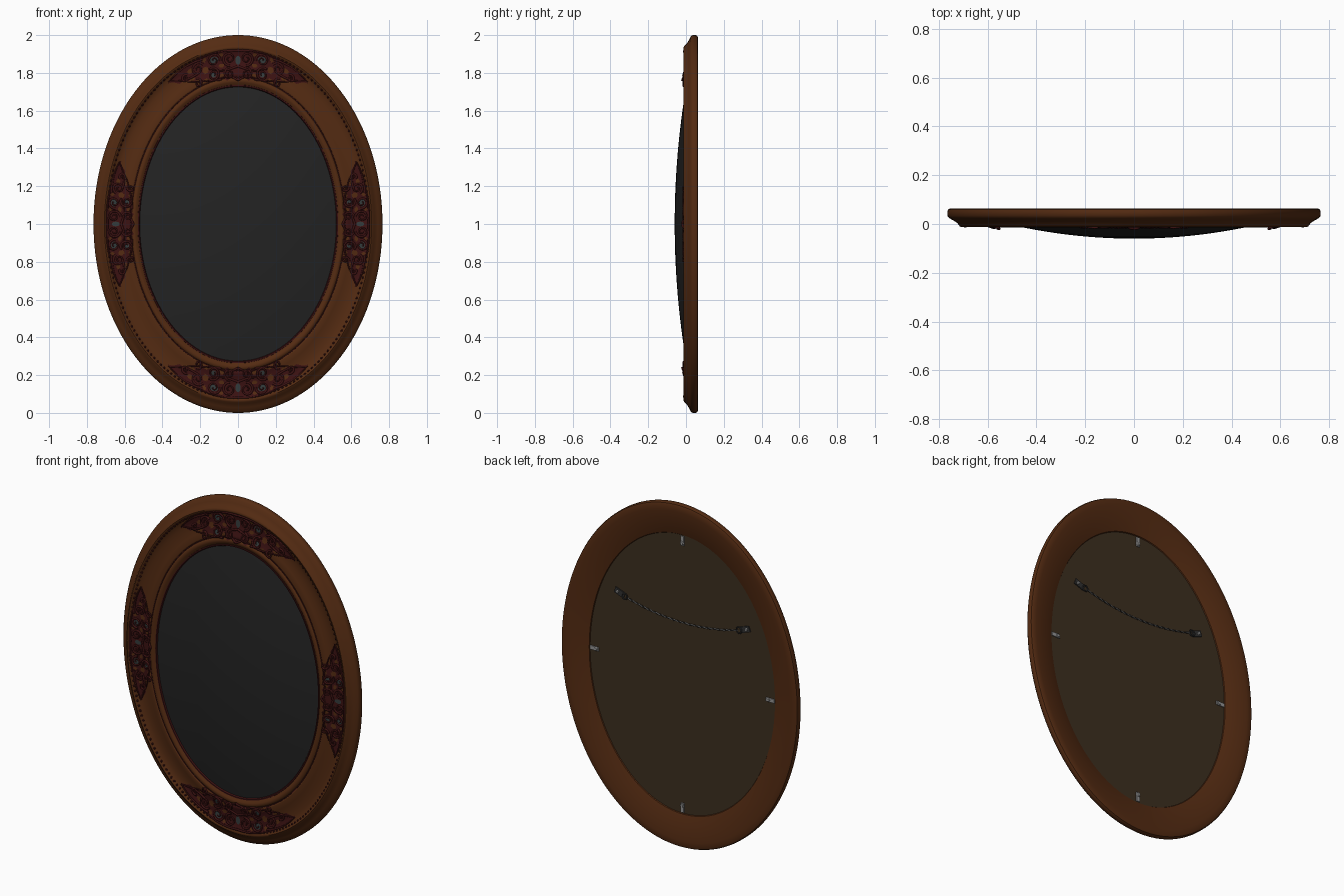
import bpy, bmesh, math
from mathutils import Vector, Matrix

if "Cube" in bpy.data.objects:
    bpy.data.objects.remove(bpy.data.objects["Cube"])

def material(name, rgb):
    m = bpy.data.materials.new(name)
    m.diffuse_color = (*rgb, 1)
    m.use_nodes = True
    m.node_tree.nodes["Principled BSDF"].inputs["Base Color"].default_value = m.diffuse_color
    return m

WOOD = material("brown wood", (0.088, 0.024, 0.006))
RED = material("dark red carving", (0.045, 0.006, 0.006))
SLATE = material("slate inlay", (0.035, 0.045, 0.045))
GLASS = material("dark glass", (0.017, 0.017, 0.017))
BACK = material("backing board", (0.045, 0.028, 0.014))
STEEL = material("light steel", (0.3, 0.3, 0.3))
IRON = material("dark iron", (0.03, 0.03, 0.03))

def pt(phi, t, y):
    """Point on the oval: t = 0 outer edge, t = 1 glass edge, phi from the top."""
    return Vector(((0.765 - 0.245 * t) * math.sin(phi), y,
                   1 + (1 - 0.275 * t) * math.cos(phi)))

def finish(name, bm, mat, smooth=True, recalc=True):
    if recalc:
        bmesh.ops.recalc_face_normals(bm, faces=bm.faces[:])
    me = bpy.data.meshes.new(name)
    bm.to_mesh(me)
    bm.free()
    me.materials.append(mat)
    ob = bpy.data.objects.new(name, me)
    bpy.context.collection.objects.link(ob)
    if smooth:
        bpy.context.view_layer.objects.active = ob
        ob.select_set(True)
        bpy.ops.object.shade_smooth_by_angle(angle=math.radians(40))
        ob.select_set(False)
    return ob

def sweep(name, profile, mat, n=160):
    """Sweep a closed (t, y) profile around the oval."""
    bm = bmesh.new()
    rings = [[bm.verts.new(pt(2 * math.pi * i / n, t, y)) for t, y in profile] for i in range(n)]
    m = len(profile)
    for i in range(n):
        a, b = rings[i], rings[(i + 1) % n]
        for j in range(m):
            k = (j + 1) % m
            bm.faces.new((a[j], a[k], b[k], b[j]))
    return finish(name, bm, mat)

# Moulded frame: front profile, then the hollowed back
FRONT = [(0, 0.052), (0, 0.034), (0.03, 0.024), (0.10, 0.015), (0.17, 0.003), (0.205, -0.009),
         (0.235, -0.013), (0.265, -0.011), (0.285, -0.004), (0.32, 0.002), (0.42, 0.007),
         (0.54, 0.006), (0.66, 0.0), (0.77, -0.009), (0.795, -0.007), (0.81, -0.002),
         (0.83, -0.010), (0.87, -0.014), (0.91, -0.012), (0.95, -0.004), (1.0, 0.002)]
REAR = [(1.0, 0.027), (0.69, 0.027), (0.67, 0.036), (0.5, 0.050), (0.3, 0.059), (0.15, 0.064),
        (0.05, 0.064), (0.015, 0.06)]
sweep("frame", FRONT + REAR, WOOD)
sweep("glass_rim", [(0.955, 0.0), (0.96, -0.008), (0.985, -0.008), (1.005, 0.004)], RED)
sweep("groove_line", [(0.795, -0.003), (0.80, -0.0075), (0.818, -0.0075), (0.82, -0.001)], RED)

def surface_y(t):
    for (t0, y0), (t1, y1) in zip(FRONT[1:], FRONT[2:]):
        if t0 <= t <= t1:
            return y0 + (y1 - y0) * (t - t0) / (t1 - t0)
    return 0

# Domed glass and flat backing board
def disc(name, t_edge, y_of, mat, rings=14, n=160):
    bm = bmesh.new()
    mid = bm.verts.new((0, y_of(0), 1))
    prev = None
    for k in range(1, rings + 1):
        r = k / rings
        ring = []
        for i in range(n):
            p = pt(2 * math.pi * i / n, t_edge, 0)
            ring.append(bm.verts.new((p.x * r, y_of(r), 1 + (p.z - 1) * r)))
        for i in range(n):
            j = (i + 1) % n
            if prev:
                bm.faces.new((prev[i], ring[i], ring[j], prev[j]))
            else:
                bm.faces.new((mid, ring[i], ring[j]))
        prev = ring
    return finish(name, bm, mat)

disc("domed_glass", 1.0, lambda r: -0.06 + 0.06 * r * r, GLASS)
board = disc("backing_board", 0.67, lambda r: 0.031, BACK, rings=2)
board.data.flip_normals() if board.data.polygons[0].normal.y < 0 else None

# Row of beads along the outer ridge
bm = bmesh.new()
for i in range(200):
    p = pt(2 * math.pi * i / 200, 0.285, -0.005)
    bmesh.ops.create_icosphere(bm, subdivisions=1, radius=0.007, matrix=Matrix.Translation(p))
finish("bead_row", bm, RED)

# Carved ornaments, laid out in (s along the band, w across it, + is outward)
def on_band(side, s, w, h):
    across = 0.64 if side % 2 == 0 else 0.86
    t = min(max(0.56 - w / 0.26, 0.2), 0.93)
    return pt(side * math.pi / 2 + s / across, t, max(surface_y(t) - h, -0.019))

def spiral(cx, cw, r, start, turns, n=26):
    out = []
    for i in range(n + 1):
        f = i / n
        a = start + turns * 2 * math.pi * f
        rr = r * (1 - 0.85 * f)
        out.append((cx + rr * math.cos(a), cw + rr * math.sin(a)))
    return out

def wave(s0, s1, w0, w1, bulge, n=14):
    return [(s0 + (s1 - s0) * i / n,
             w0 + (w1 - w0) * i / n + bulge * math.sin(math.pi * i / n)) for i in range(n + 1)]

STROKES = [spiral(0.045, 0.03, 0.036, -1.6, 1.5), spiral(0.125, 0.035, 0.034, 3.4, -1.5),
           spiral(0.05, -0.045, 0.03, 1.6, -1.4), spiral(0.14, -0.035, 0.036, 1.2, 1.5),
           spiral(0.215, 0.02, 0.034, 2.8, -1.5), spiral(0.235, -0.045, 0.022, 1.5, 1.3),
           spiral(0.29, 0.01, 0.02, 2.5, -1.3),
           wave(0.0, 0.22, 0.068, 0.062, 0.006), wave(0.18, 0.37, 0.058, 0.048, 0.008),
           wave(0.0, 0.16, -0.01, 0.0, -0.02), wave(0.1, 0.29, -0.068, -0.01, -0.012),
           wave(0.22, 0.36, 0.0, 0.045, -0.02), wave(0.0, 0.11, -0.08, -0.062, 0.012)]
HOLES = [(0.088, 0.0, 0.016, 0.010), (0.178, 0.0, 0.014, 0.018), (0.095, -0.05, 0.012, 0.012),
         (0.19, -0.05, 0.014, 0.010), (0.255, 0.03, 0.012, 0.012), (0.262, -0.015, 0.016, 0.010),
         (0.085, 0.055, 0.012, 0.008), (0.17, 0.05, 0.010, 0.010)]
INLAYS = [(0.125, 0.035, 0.022, 0.018), (0.0, 0.02, 0.014, 0.022), (0.14, -0.035, 0.014, 0.014)]

def carving(side, label):
    # pierced leaf-edged plate
    bm = bmesh.new()
    ns, nw, length = 120, 22, 0.375 if side % 2 == 0 else 0.33
    fit = length / 0.375
    grid = []
    for i in range(ns + 1):
        s = -0.375 + 0.75 * i / ns
        e = abs(s) / 0.375
        top = 0.072 - 0.03 * e ** 4
        low = -0.082 + 0.115 * e ** 2.2 + 0.014 * abs(math.sin(s * 48))
        low = min(low, top - 0.002)
        grid.append([(s, low + (top - low) * j / nw) for j in range(nw + 1)])
    vs = [[bm.verts.new(on_band(side, s * fit, w, 0.004)) for s, w in row] for row in grid]
    for i in range(ns):
        for j in range(nw):
            s = abs(grid[i][j][0] + grid[i + 1][j][0]) / 2
            w = (grid[i][j][1] + grid[i + 1][j + 1][1]) / 2
            if not any(((s - a) / c) ** 2 + ((w - b) / d) ** 2 < 1 for a, b, c, d in HOLES):
                bm.faces.new((vs[i][j], vs[i + 1][j], vs[i + 1][j + 1], vs[i][j + 1]))
    finish(label + "_carving_plate", bm, RED)
    # raised scrolls
    cu = bpy.data.curves.new(label + "_scrolls", 'CURVE')
    cu.dimensions = '3D'
    cu.bevel_depth = 0.006
    cu.bevel_resolution = 1
    cu.use_fill_caps = True
    for m in (-1, 1):
        for path in STROKES:
            sp = cu.splines.new('POLY')
            sp.points.add(len(path) - 1)
            for i, (s, w) in enumerate(path):
                sp.points[i].co = (*on_band(side, m * s * fit, w, 0.006), 1)
                sp.points[i].radius = 1.1 - 0.6 * i / len(path)
    cu.materials.append(RED)
    bpy.context.collection.objects.link(bpy.data.objects.new(label + "_scrolls", cu))
    # slate ovals between the scrolls
    bm = bmesh.new()
    for m in (-1, 1):
        for a, b, c, d in INLAYS[:1] + INLAYS[1:][:: m]:
            bm.faces.new([bm.verts.new(on_band(side, m * (a + c * math.cos(k * math.pi / 8)) * fit,
                                               b + d * math.sin(k * math.pi / 8), 0.0065))
                          for k in range(16)])
    finish(label + "_inlays", bm, SLATE, smooth=False)

for k, label in enumerate(("top", "right", "bottom", "left")):
    carving(k, label)

# Back hardware
def box(name, centre, size, angle, mat):
    bm = bmesh.new()
    bmesh.ops.create_cube(bm, size=1, matrix=Matrix.Translation(centre)
                          @ Matrix.Rotation(angle, 4, 'Y') @ Matrix.Diagonal((*size, 1)))
    return finish(name, bm, mat, smooth=False)

def stud(name, centre, r, mat):
    bm = bmesh.new()
    bmesh.ops.create_cone(bm, cap_ends=True, segments=12, radius1=r, radius2=r * 0.7, depth=0.006,
                          matrix=Matrix.Translation(centre) @ Matrix.Rotation(-math.pi / 2, 4, 'X'))
    return finish(name, bm, mat)

for k in range(4):
    a = k * math.pi / 2
    d = Vector((math.sin(a), 0, math.cos(a)))
    c = pt(a, 0.8, 0.034)
    box("retaining_clip", c, (0.022, 0.006, 0.055), a, STEEL)
    stud("clip_screw", c - d * 0.012 + Vector((0, 0.005, 0)), 0.012, STEEL)

for m in (-1, 1):
    c = Vector((m * 0.405, 0.034, 1.37))
    box("hanger_plate", c, (0.065, 0.006, 0.034), -m * 0.35, IRON)
    stud("hanger_screw", c + Vector((m * 0.012, 0.005, 0.004)), 0.009, STEEL)
    bpy.ops.mesh.primitive_torus_add(major_radius=0.017, minor_radius=0.004, major_segments=20,
                                     minor_segments=6, rotation=(math.pi / 2, 0, 0),
                                     location=c + Vector((-m * 0.035, 0.005, -0.012)))
    ring = bpy.context.object
    ring.name = "hanger_ring"
    ring.data.materials.append(IRON)

# Twisted two-strand hanging wire
for strand, mat in ((0, IRON), (math.pi, STEEL)):
    cu = bpy.data.curves.new("hanging_wire", 'CURVE')
    cu.dimensions = '3D'
    cu.bevel_depth = 0.0028
    cu.bevel_resolution = 1
    sp = cu.splines.new('POLY')
    sp.points.add(200)
    for i in range(201):
        u = i / 100 - 1
        a = i * 0.6 + strand
        sp.points[i].co = (0.36 * u, 0.038 + 0.0025 * math.cos(a),
                           1.305 + 0.05 * u * u + 0.0025 * math.sin(a), 1)
    cu.materials.append(mat)
    bpy.context.collection.objects.link(bpy.data.objects.new("hanging_wire", cu))
